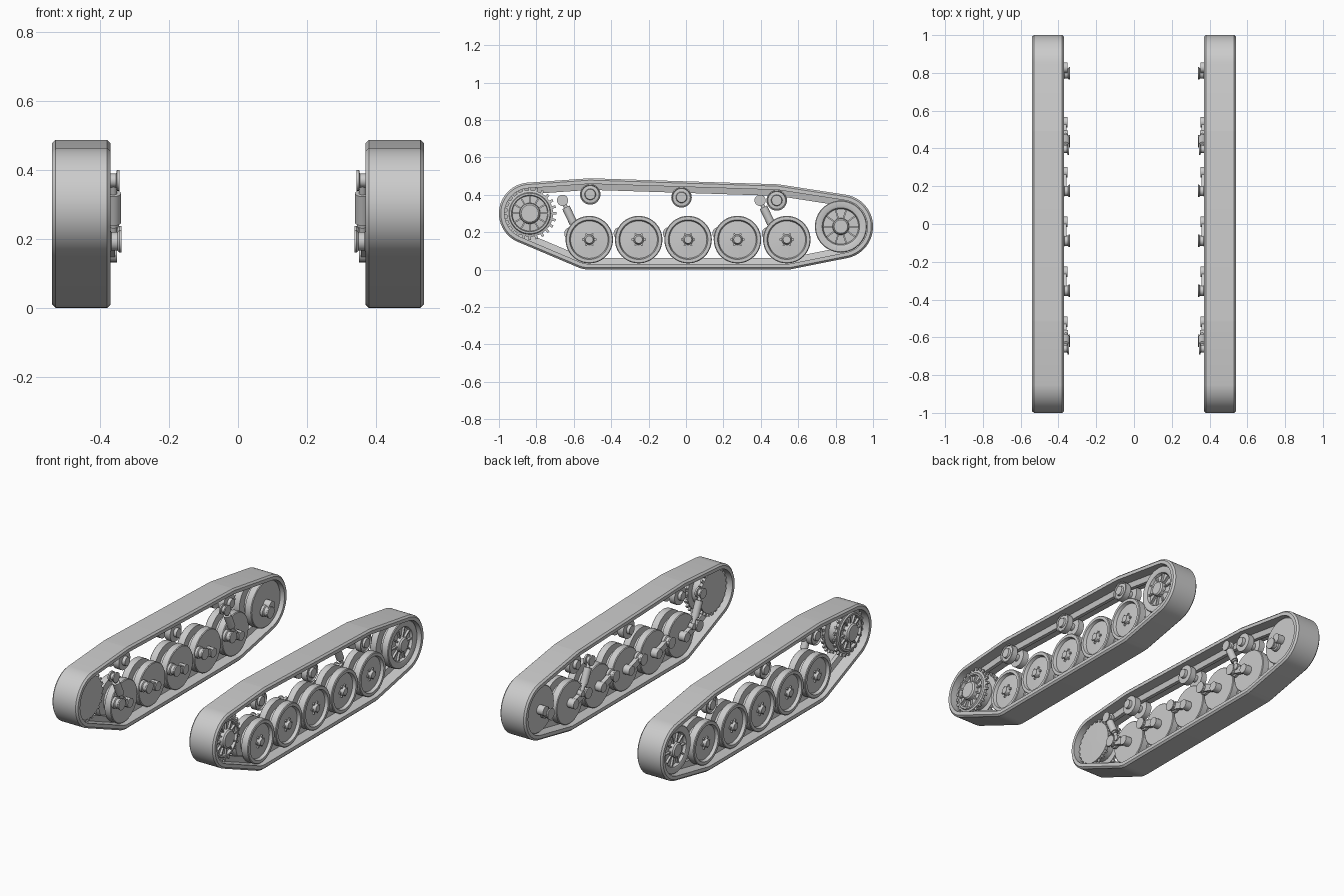
import bpy, bmesh, math
from mathutils import Vector, Matrix

cube = bpy.data.objects.get("Cube")
if cube:
    bpy.data.objects.remove(cube)

grey = bpy.data.materials.new("light grey metal")
grey.use_nodes = True
colour = (0.6, 0.6, 0.6, 1)
grey.diffuse_color = colour
grey.node_tree.nodes["Principled BSDF"].inputs["Base Color"].default_value = colour
X = Vector((1, 0, 0))


def finish(bm, name):
    """Turn a bmesh into a smooth-shaded object mirrored to the other side."""
    bmesh.ops.recalc_face_normals(bm, faces=bm.faces)
    mesh = bpy.data.meshes.new(name)
    bm.to_mesh(mesh)
    bm.free()
    mesh.materials.append(grey)
    mesh.shade_smooth()
    mesh.set_sharp_from_angle(angle=math.radians(35))
    obj = bpy.data.objects.new(name, mesh)
    bpy.context.collection.objects.link(obj)
    obj.modifiers.new("other side", "MIRROR").use_mirror_merge = False
    return obj


def bridge(bm, a, b):
    for i in range(len(a)):
        j = (i + 1) % len(a)
        bm.faces.new((a[i], a[j], b[j], b[i]))


def spin(bm, profile, origin=(0, 0, 0), axis=X, segs=24):
    """Revolve (distance along axis, radius) pairs and cap both ends."""
    rot = X.rotation_difference(axis).to_matrix()
    rings = []
    for d, r in profile:
        rings.append([bm.verts.new(Vector(origin) + rot @ Vector(
            (d, r * math.cos(t), r * math.sin(t))))
            for t in (math.tau * k / segs for k in range(segs))])
    for a, b in zip(rings, rings[1:]):
        bridge(bm, a, b)
    bm.faces.new(rings[0])
    bm.faces.new(rings[-1])


def rod(bm, start, end, r, segs=16):
    start, end = Vector(start), Vector(end)
    spin(bm, [(0, r), ((end - start).length, r)], start, end - start, segs)


def radial_boxes(bm, count, y, z, x, size, r):
    """Boxes set round an axle; size is across, along the radius, sideways."""
    for k in range(count):
        turn = Matrix.Rotation(math.tau * k / count, 4, 'X')
        m = (Matrix.Translation((x, y, z)) @ turn
             @ Matrix.Translation((0, r, 0)) @ Matrix.Diagonal((*size, 1)))
        bmesh.ops.create_cube(bm, size=1, matrix=m)


# Layout, as (y, z)
wheels = [(-0.517 + 0.264 * i, 0.16) for i in range(5)]
rollers = [(-0.512, 0.402), (-0.024, 0.386), (0.485, 0.37)]
sprocket, idler = (-0.835, 0.30), (0.828, 0.23)

# Track belt: a section with a centre guide ridge, wrapped round the wheels
circles = [(*sprocket, 0.165), (*idler, 0.172)]
circles += [(*w, 0.16) for w in (wheels[0], wheels[-1])]
circles += [(*r, 0.086) for r in rollers]
section = [(0.37, 0.01), (0.38, 0), (0.53, 0), (0.54, 0.01), (0.54, 0.03),
           (0.473, 0.03), (0.466, 0.062), (0.444, 0.062), (0.437, 0.03),
           (0.37, 0.03)]
bm = bmesh.new()
loops = []
steps = 120
for k in range(steps):
    c, s = math.cos(math.tau * k / steps), math.sin(math.tau * k / steps)
    y, z, r = max(circles, key=lambda q: q[0] * c + q[1] * s + q[2])
    loops.append([bm.verts.new((x, y + (r - d) * c, z + (r - d) * s))
                  for x, d in section])
for a, b in zip(loops, loops[1:] + loops[:1]):
    bridge(bm, a, b)
finish(bm, "track_belt")

# Road wheels: twin discs with a dished outer face and a bolted hub
wheel_profile = [(0.524, 0.014), (0.524, 0.02), (0.512, 0.023), (0.504, 0.028),
                 (0.5, 0.1), (0.518, 0.106), (0.518, 0.123), (0.514, 0.127),
                 (0.474, 0.127), (0.472, 0.085), (0.438, 0.085),
                 (0.436, 0.127), (0.398, 0.127), (0.394, 0.123), (0.394, 0.02)]
for i, (y, z) in enumerate(wheels):
    bm = bmesh.new()
    spin(bm, wheel_profile, (0, y, z), segs=48)
    radial_boxes(bm, 6, y, z, 0.506, (0.012, 0.012, 0.01), 0.032)
    finish(bm, f"road_wheel_{i + 1}")

# Return rollers: small spools
roller_profile = [(0.52, 0.02), (0.52, 0.027), (0.508, 0.03), (0.506, 0.047),
                  (0.514, 0.05), (0.512, 0.055), (0.476, 0.055),
                  (0.474, 0.022), (0.436, 0.022), (0.434, 0.055),
                  (0.396, 0.055), (0.394, 0.027), (0.376, 0.025)]
for i, (y, z) in enumerate(rollers):
    bm = bmesh.new()
    spin(bm, roller_profile, (0, y, z), segs=32)
    finish(bm, f"return_roller_{i + 1}")

# Drive sprocket: spoked face and two toothed rings
bm = bmesh.new()
spin(bm, [(0.53, 0.035), (0.53, 0.046), (0.522, 0.054), (0.498, 0.056),
          (0.496, 0.094), (0.512, 0.098), (0.512, 0.108), (0.505, 0.112),
          (0.502, 0.124), (0.486, 0.124), (0.484, 0.088), (0.426, 0.088),
          (0.424, 0.124), (0.404, 0.124), (0.402, 0.03)],
     (0, *sprocket), segs=48)
radial_boxes(bm, 12, *sprocket, 0.503, (0.014, 0.042, 0.008), 0.075)
for x in (0.414, 0.494):
    radial_boxes(bm, 24, *sprocket, x, (0.012, 0.024, 0.014), 0.13)
finish(bm, "drive_sprocket")

# Idler wheel: twin rims with a spoked face
bm = bmesh.new()
spin(bm, [(0.528, 0.03), (0.528, 0.036), (0.52, 0.043), (0.498, 0.045),
          (0.496, 0.094), (0.512, 0.1), (0.516, 0.11), (0.516, 0.135),
          (0.512, 0.139), (0.474, 0.139), (0.472, 0.095), (0.438, 0.095),
          (0.436, 0.139), (0.398, 0.139), (0.394, 0.135), (0.394, 0.03)],
     (0, *idler), segs=48)
radial_boxes(bm, 10, *idler, 0.503, (0.014, 0.052, 0.008), 0.069)
finish(bm, "idler_wheel")


def crank(name, hub, pivot):
    """Axle stub and flanged pivot tube joined by a tapering arm."""
    bm = bmesh.new()
    rod(bm, (0.352, *hub), (0.4, *hub), 0.028, 20)
    spin(bm, [(0.338, 0.033), (0.345, 0.033), (0.35, 0.027), (0.368, 0.027),
              (0.372, 0.034), (0.388, 0.034)], (0, *pivot))
    h, p = Vector(hub), Vector(pivot)
    side = (p - h).orthogonal().normalized() * 0.02
    corners = [h + side, p + side, p - side, h - side]
    near, far = ([bm.verts.new((x, *c)) for c in corners]
                 for x in (0.358, 0.384))
    bridge(bm, near, far)
    bm.faces.new(near)
    bm.faces.new(far)
    finish(bm, name)


# Swing arms and idler crank
for i, (y, z) in enumerate(wheels):
    crank(f"swing_arm_{i + 1}", (y, z), (y - 0.1, z + 0.033))
crank("idler_crank", idler, (0.797, 0.205))

# Shock absorbers on the first and last arms
for label, (y, z) in (("front", wheels[0]), ("rear", wheels[-1])):
    bm = bmesh.new()
    low = Vector((0.362, y - 0.062, 0.2))
    top = Vector((0.362, y - 0.143, 0.37))
    rod(bm, low, top, 0.011)
    rod(bm, low.lerp(top, 0.28), low.lerp(top, 0.78), 0.022, 20)
    rod(bm, low.lerp(top, 0.22), low.lerp(top, 0.3), 0.016)
    spin(bm, [(0.345, 0.03), (0.352, 0.03), (0.354, 0.02), (0.372, 0.02),
              (0.374, 0.03), (0.384, 0.03)], (0, top.y, top.z))
    rod(bm, (0.35, *low.yz), (0.38, *low.yz), 0.018)
    finish(bm, f"{label}_shock_absorber")
